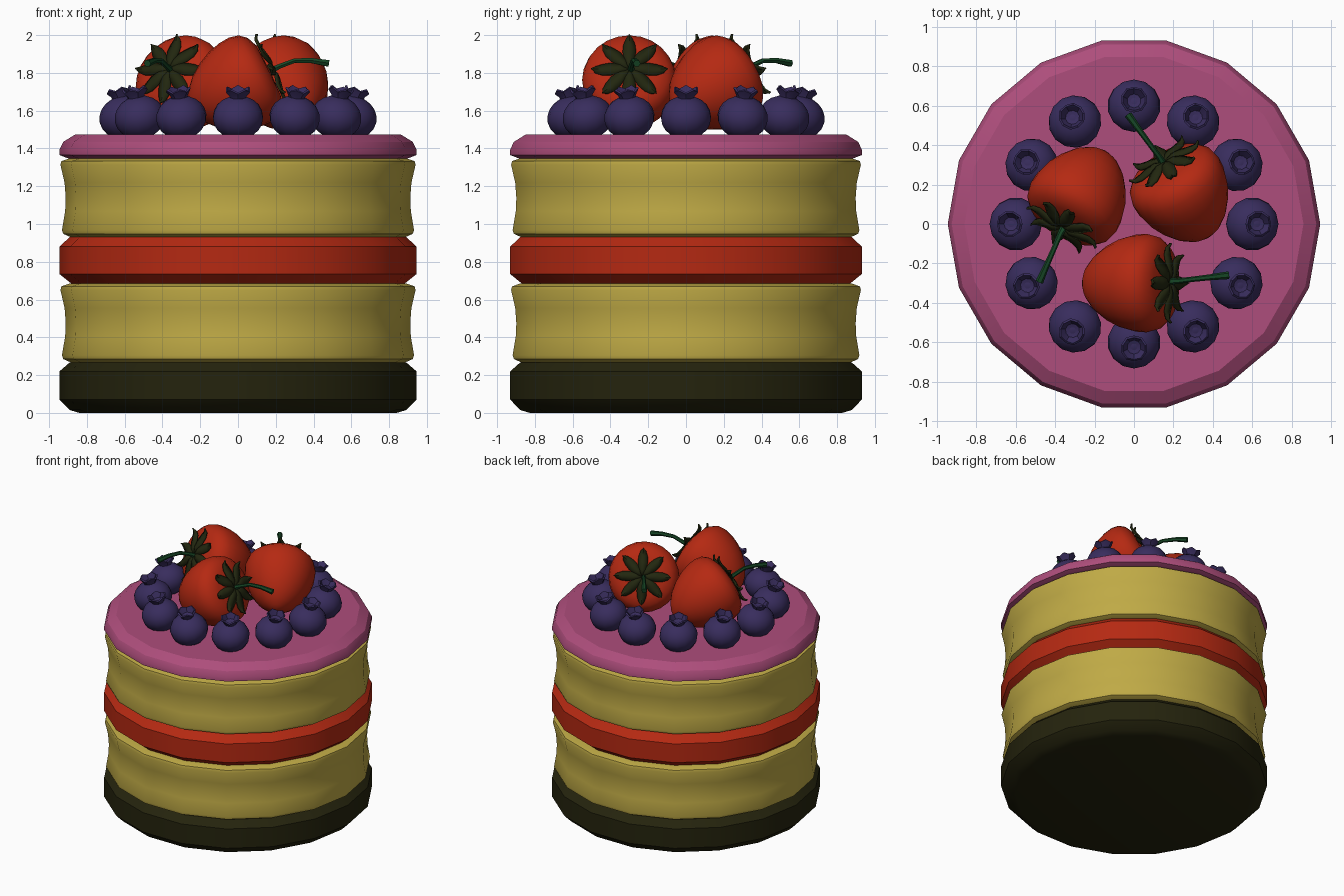
import bpy, bmesh
from math import sin, cos, pi, radians
from mathutils import Matrix, Vector

if "Cube" in bpy.data.objects:
    bpy.data.objects.remove(bpy.data.objects["Cube"])


def material(name, rgb):
    m = bpy.data.materials.new(name)
    m.use_nodes = True
    m.diffuse_color = (*rgb, 1)
    m.node_tree.nodes["Principled BSDF"].inputs["Base Color"].default_value = (*rgb, 1)
    return m


SPONGE = material("golden sponge", (0.52, 0.40, 0.06))
RED = material("berry red", (0.46, 0.022, 0.006))
PINK = material("pink icing", (0.42, 0.075, 0.20))
CHOC = material("dark chocolate", (0.018, 0.017, 0.004))
BLUE = material("blueberry", (0.04, 0.026, 0.11))
LEAF = material("dark leaf", (0.016, 0.02, 0.005))
STEM = material("stem green", (0.008, 0.06, 0.018))

made = []


def add(name, mesh, mat, matrix=Matrix()):
    if not mesh.materials:
        mesh.materials.append(mat)
    ob = bpy.data.objects.new(name, mesh)
    bpy.context.collection.objects.link(ob)
    ob.matrix_world = matrix
    made.append(ob)
    return ob


def finish(bm, name):
    bmesh.ops.recalc_face_normals(bm, faces=bm.faces)
    mesh = bpy.data.meshes.new(name)
    bm.to_mesh(mesh)
    bm.free()
    return mesh


def lathe(name, profile, sides, lobes=None):
    """Spin (radius, z) points; ends are capped. lobes lifts alternate rim points."""
    bm = bmesh.new()
    rings = []
    for k, (r, z) in enumerate(profile):
        ring = []
        for i in range(sides):
            a = 2 * pi * i / sides
            lift = lobes[k] if lobes and i % 2 else 0
            ring.append(bm.verts.new((r * cos(a), r * sin(a), z + lift)))
        rings.append(ring)
    for lo, hi in zip(rings, rings[1:]):
        for i in range(sides):
            j = (i + 1) % sides
            bm.faces.new((lo[i], lo[j], hi[j], hi[i]))
    bm.faces.new(rings[0][::-1])
    bm.faces.new(rings[-1])
    return finish(bm, name)


# Cake layers, bottom to top
def sponge(z):
    return [(0.88, z), (0.925, z + 0.02), (0.932, z + 0.04), (0.915, z + 0.14), (0.912, z + 0.21),
            (0.918, z + 0.29), (0.94, z + 0.385), (0.935, z + 0.405), (0.89, z + 0.42)]


layers = [
    ("chocolate_base", CHOC, [(0.84, 0), (0.89, 0.015), (0.945, 0.07), (0.945, 0.22), (0.89, 0.268)]),
    ("lower_sponge", SPONGE, sponge(0.265)),
    ("jam_filling", RED, [(0.87, 0.675), (0.945, 0.735), (0.945, 0.88), (0.89, 0.932)]),
    ("upper_sponge", SPONGE, sponge(0.928)),
    ("icing_top", PINK, [(0.88, 1.34), (0.945, 1.365), (0.945, 1.395), (0.925, 1.435), (0.86, 1.475)]),
]
for name, mat, profile in layers:
    add(name, lathe(name, profile, 18), mat)

# Ring of blueberries, each with a lobed crown tilted slightly outward
arc = [radians(-85 + 17 * i) for i in range(11)]
berry = lathe("blueberry", [(0.135 * cos(a), 0.115 * sin(a)) for a in arc], 14)
crown = lathe("blueberry_crown",
              [(0.04, 0.095), (0.048, 0.118), (0.068, 0.14), (0.058, 0.146), (0.036, 0.118), (0.01, 0.112)],
              10, lobes=(0, 0, 0.016, 0.016, 0, 0))
for i in range(12):
    place = (Matrix.Rotation(2 * pi * i / 12, 4, "Z") @ Matrix.Translation((0.6, 0, 1.565))
             @ Matrix.Rotation(radians(12), 4, "Y"))
    add(f"blueberry_{i + 1}", berry, BLUE, place)
    add(f"blueberry_crown_{i + 1}", crown, BLUE, place)

# Strawberry body along local z, with the cap at +z
body = lathe("strawberry", [(0.01, -0.28), (0.045, -0.272), (0.095, -0.245), (0.15, -0.195), (0.195, -0.13),
                            (0.228, -0.06), (0.246, 0.01), (0.25, 0.07), (0.238, 0.12), (0.205, 0.157),
                            (0.15, 0.18), (0.02, 0.186)], 24)


# Leafy cap: eight curled, pointed leaves with a raised midrib
def leaf_cap():
    path = [(0.0, 0.196, 0.012), (0.05, 0.212, 0.026), (0.10, 0.203, 0.036), (0.145, 0.193, 0.032),
            (0.18, 0.193, 0.02), (0.2, 0.208, 0.003)]
    bm = bmesh.new()
    for n in range(8):
        turn = Matrix.Rotation(2 * pi * n / 8, 3, "Z")
        rows = []
        for r, z, w in path:
            points = (r, -w, z), (r, 0, z + 0.008), (r, w, z)
            rows.append([bm.verts.new(turn @ Vector(p)) for p in points])
        for a, b in zip(rows, rows[1:]):
            for k in range(2):
                bm.faces.new((a[k], b[k], b[k + 1], a[k + 1]))
    return finish(bm, "leaf_cap")


cap = leaf_cap()


# Bent stem drawn as a bevelled curve and turned into a mesh
def stem_mesh():
    cu = bpy.data.curves.new("stem_path", "CURVE")
    cu.dimensions = "3D"
    cu.bevel_depth = 0.018
    cu.bevel_resolution = 1
    cu.use_fill_caps = True
    points = [(0.15, 0.01, 1.80, 1.2), (0.22, 0.01, 1.835, 0.8), (0.30, 0.02, 1.865, 0.75),
              (0.39, 0.03, 1.865, 0.85), (0.48, 0.04, 1.85, 1.1)]
    sp = cu.splines.new("POLY")
    sp.points.add(len(points) - 1)
    for p, (x, y, z, r) in zip(sp.points, points):
        p.co = (x, y, z, 1)
        p.radius = r
    ob = bpy.data.objects.new("stem_path", cu)
    mesh = bpy.data.meshes.new_from_object(ob)
    bpy.data.objects.remove(ob)
    mesh.materials.clear()
    return mesh


stem = stem_mesh()

# Three strawberries leaning around the centre
for i in range(3):
    spot = (Matrix.Translation((-0.01, 0, 0)) @ Matrix.Rotation(2 * pi * i / 3, 4, "Z")
            @ Matrix.Translation((0.01, -0.30, 0)))
    lean = spot @ Matrix.Translation((0, 0, 1.732)) @ Matrix.Rotation(radians(64), 4, "Y")
    add(f"strawberry_{i + 1}", body, RED, lean)
    leaves = add(f"strawberry_leaves_{i + 1}", cap, LEAF, lean)
    solid = leaves.modifiers.new("thickness", "SOLIDIFY")
    solid.thickness = 0.01
    add(f"strawberry_stem_{i + 1}", stem, STEM, spot)

# Smooth shading with sharp edges kept
bpy.ops.object.select_all(action="DESELECT")
for ob in made:
    ob.select_set(True)
bpy.context.view_layer.objects.active = made[0]
bpy.ops.object.shade_smooth_by_angle(angle=radians(30))
